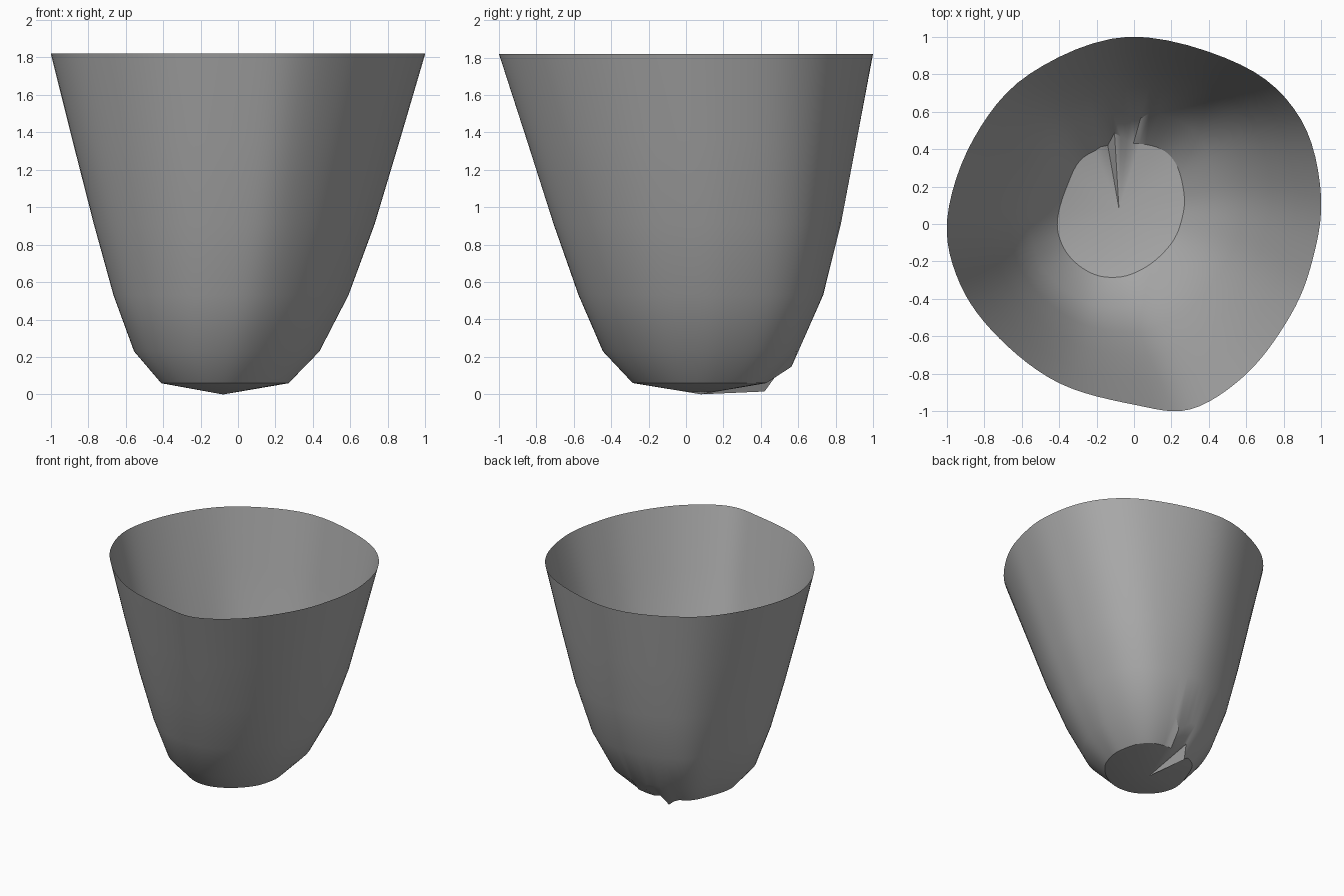
import bpy
import bmesh
import math

old = bpy.data.objects.get("Cube")
if old:
    bpy.data.objects.remove(old, do_unlink=True)

STEPS = 6  # subdivisions between outline points

# Outline of the rim and of the base, clockwise from the -x side
RIM = [(-1, .02), (-.86, .45), (-.56, .8), (-.03, 1), (.57, .85), (.89, .56), (1, .14), (.94, -.25),
       (.81, -.54), (.59, -.82), (.3, -1), (0, -.975), (-.4, -.86), (-.72, -.62), (-.93, -.33)]
BASE = [(-.41, .02), (-.36, .2), (-.27, .36), (-.07, .43), (.12, .415), (.225, .325), (.27, .15), (.255, .02),
        (.21, -.09), (.12, -.19), (.02, -.255), (-.08, -.285), (-.2, -.275), (-.31, -.21), (-.385, -.11)]

# Wall levels: height, x range, y range
LEVELS = [(.06, -.41, .27, -.285, .43), (.23, -.555, .435, -.45, .6), (.53, -.665, .59, -.585, .735),
          (.91, -.77, .73, -.72, .83), (1.36, -.885, .865, -.86, .915), (1.82, -1, 1, -1, 1)]

# Crumpled fold at the back of the base: x, y, z
FOLD = [(-.19, .41, .06), (-.14, .42, .015), (-.11, .49, .11), (-.01, .43, .06)]


def smooth_outline(points):
    """Closed Catmull-Rom curve through the points."""
    n, out = len(points), []
    for i in range(n):
        a, b, c, d = (points[(i + k) % n] for k in (-1, 0, 1, 2))
        for s in range(STEPS):
            t = s / STEPS
            out.append([.5 * (2 * q + (r - p) * t + (2 * p - 5 * q + 4 * r - w) * t ** 2
                              + (3 * q - p - 3 * r + w) * t ** 3)
                        for p, q, r, w in zip(a, b, c, d)])
    return out


def unit_box(points):
    """Scale an outline to fill the box from -1 to 1."""
    axes = []
    for values in zip(*points):
        low, high = min(values), max(values)
        axes.append([2 * (v - low) / (high - low) - 1 for v in values])
    return list(zip(*axes))


def fold_point(x, y, z):
    """Pull a base point onto the crumpled fold."""
    if y > .3:
        for a, b in zip(FOLD, FOLD[1:]):
            if a[0] <= x <= b[0]:
                t = (x - a[0]) / (b[0] - a[0])
                return x, a[1] + (b[1] - a[1]) * t, a[2] + (b[2] - a[2]) * t
    return x, y, z


rim, base = unit_box(smooth_outline(RIM)), unit_box(smooth_outline(BASE))
bm = bmesh.new()
rings = []
for i, (z, x0, x1, y0, y1) in enumerate(LEVELS):
    blend = i / (len(LEVELS) - 1)
    ring = []
    for b, r in zip(base, rim):
        u, v = (p + (q - p) * blend for p, q in zip(b, r))
        co = ((x0 + x1 + u * (x1 - x0)) / 2, (y0 + y1 + v * (y1 - y0)) / 2, z)
        if i == 0:
            co = fold_point(*co)
        elif i == 1 and co[1] > .3:
            # small dent above the fold
            dent = max(0, 1 - abs(co[0] - .02) / .06)
            co = (co[0], co[1] - .045 * dent, z - .11 * dent)
        ring.append(bm.verts.new(co))
    rings.append(ring)

# Walls and shallow pointed bottom
apex = bm.verts.new((-.08, .08, 0))
count = len(base)
for k in range(count):
    j = (k + 1) % count
    for low, high in zip(rings, rings[1:]):
        bm.faces.new((low[j], low[k], high[k], high[j]))
    bm.faces.new((apex, rings[0][k], rings[0][j]))
# keep the bottom rim crisp
mesh = bpy.data.meshes.new("cup_shell")
bm.to_mesh(mesh)
bm.free()
cup = bpy.data.objects.new("cup_shell", mesh)
bpy.context.collection.objects.link(cup)

grey = bpy.data.materials.new("plain_grey")
grey.use_nodes = True
colour = (.4, .4, .4, 1)
grey.diffuse_color = colour
grey.node_tree.nodes["Principled BSDF"].inputs["Base Color"].default_value = colour
mesh.materials.append(grey)

bpy.context.view_layer.objects.active = cup
cup.select_set(True)
bpy.ops.object.shade_smooth_by_angle(angle=math.radians(32))
